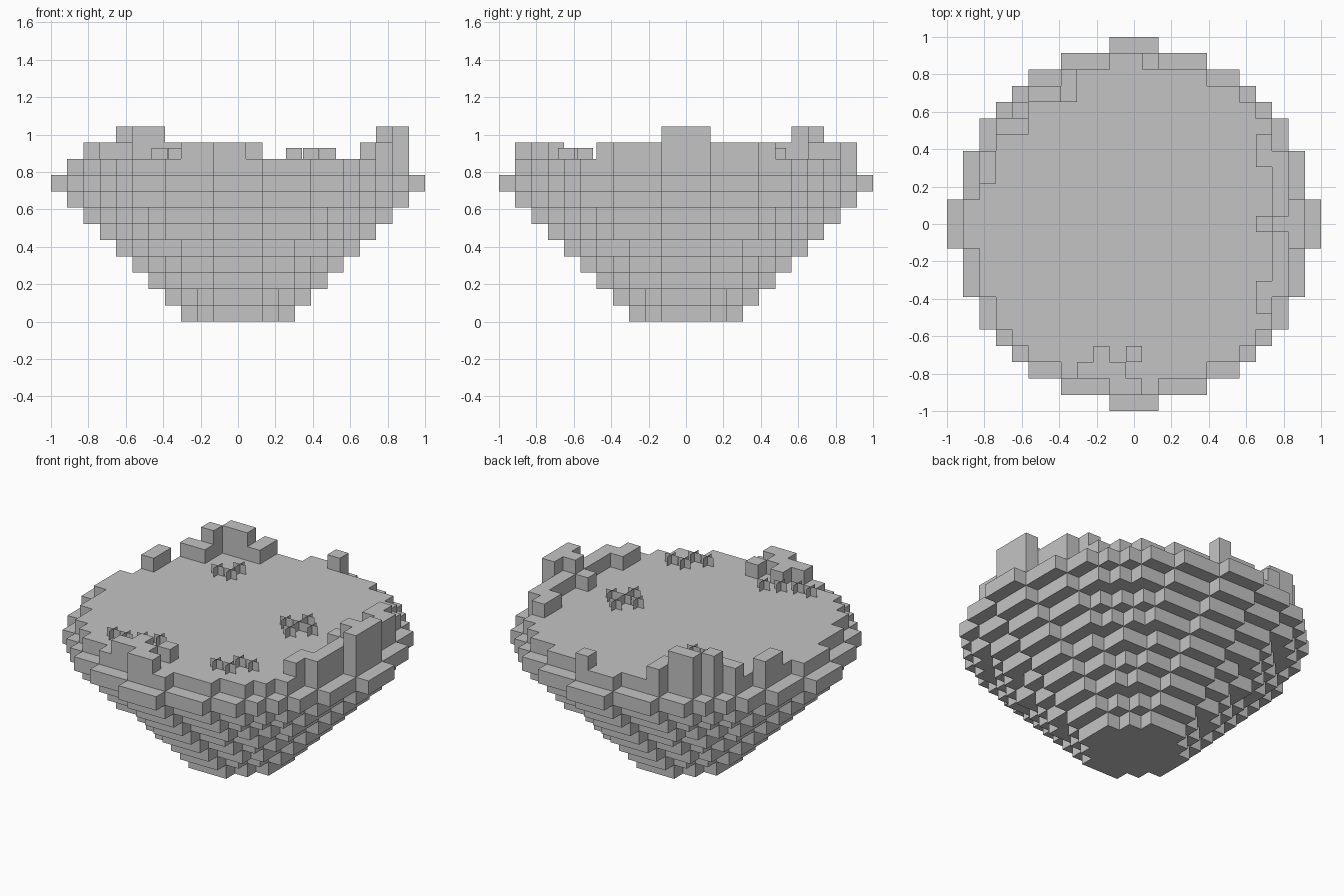
import bpy
import bmesh
from mathutils import Vector

cube = bpy.data.objects.get("Cube")
if cube:
    bpy.data.objects.remove(cube, do_unlink=True)

U = 2 / 23  # edge length of one block

stone = bpy.data.materials.new("light_grey")
stone.use_nodes = True
GREY = (0.55, 0.55, 0.55, 1)
stone.diffuse_color = GREY
stone.node_tree.nodes["Principled BSDF"].inputs["Base Color"].default_value = GREY


def finish(name, bm):
    bmesh.ops.remove_doubles(bm, verts=bm.verts, dist=0.0001)
    mesh = bpy.data.meshes.new(name)
    bm.to_mesh(mesh)
    bm.free()
    mesh.materials.append(stone)
    obj = bpy.data.objects.new(name, mesh)
    bpy.context.collection.objects.link(obj)
    return obj


def disc(n):
    span = range(-n, n + 1)
    return {(i, j) for i in span for j in span if i * i + j * j <= n * n + 1.5}


def block_mesh(name, cells, occupied):
    """Build only the outer faces of a set of blocks."""
    bm = bmesh.new()
    for cell in cells:
        centre = (Vector(cell) + Vector((0, 0, 0.5))) * U
        for axis in range(3):
            for sign in (-1, 1):
                step = [0, 0, 0]
                step[axis] = sign
                if tuple(c + s for c, s in zip(cell, step)) in occupied:
                    continue
                normal = Vector(step)
                a = Vector([float(k == (axis + 1) % 3) for k in range(3)])
                b = normal.cross(a)
                corners = [a + b, b - a, -a - b, a - b]
                bm.faces.new([bm.verts.new(centre + (normal + c) * U / 2)
                              for c in corners])
    return finish(name, bm)


# Stepped bowl: discs widen by one block per layer, then step back in at the top
bowl = {(i, j, k) for k, n in enumerate([*range(3, 12), 10]) for i, j in disc(n)}

# Low rim blocks, one layer above the floor
back_left = [(-9, 3), (-9, 4), (-8, 6), (-7, 6), (-7, 7),
             (-6, 8), (-5, 8), (-4, 8), (-4, 9)]
front = [(-3, -9), (-2, -9), (-1, -9), (-2, -8), (0, -8), (-1, -10), (0, -10)]
side = [(9, j) for j in range(-4, 5)] + [(8, j) for j in (-5, -4, 0, 4, 5)]
side += [(10, j) for j in (-1, 0, 1)]
low_rim = {(i, j, 10) for i, j in back_left + front + side + [(1, 10)]}

# Tall rim blocks, second layer
tall = [(-7, 7), (-6, 8), (-5, 8), (10, -1), (10, 0), (10, 1), (9, 0)]
tall_rim = {(i, j, 11) for i, j in tall}

everything = bowl | low_rim | tall_rim
block_mesh("stepped_bowl", bowl, everything)
block_mesh("low_rim_blocks", low_rim, everything)
block_mesh("tall_rim_blocks", tall_rim, everything)

# Grass tufts: two crossing upright planes each
tufts = {
    "grass_middle": [(.39, -.04), (.30, .05), (.39, .05), (.39, .14), (.48, .05)],
    "grass_front": [(.30, -.64), (.39, -.54), (.39, -.64), (.48, -.54)],
    "grass_back": [(-.42, .40), (-.33, .40), (-.33, .49)],
    "grass_front_corner": [(-.42, -.64), (-.33, -.64), (-.24, -.60), (-.15, -.56)],
}
for name, spots in tufts.items():
    bm = bmesh.new()
    for x, y in spots:
        base = Vector((x, y, 10 * U))
        up = Vector((0, 0, 0.057))
        for half in (Vector((U / 2, 0, 0)), Vector((0, U / 2, 0))):
            quad = [base - half, base + half, base + half + up, base - half + up]
            bm.faces.new([bm.verts.new(p) for p in quad])
    finish(name, bm)
